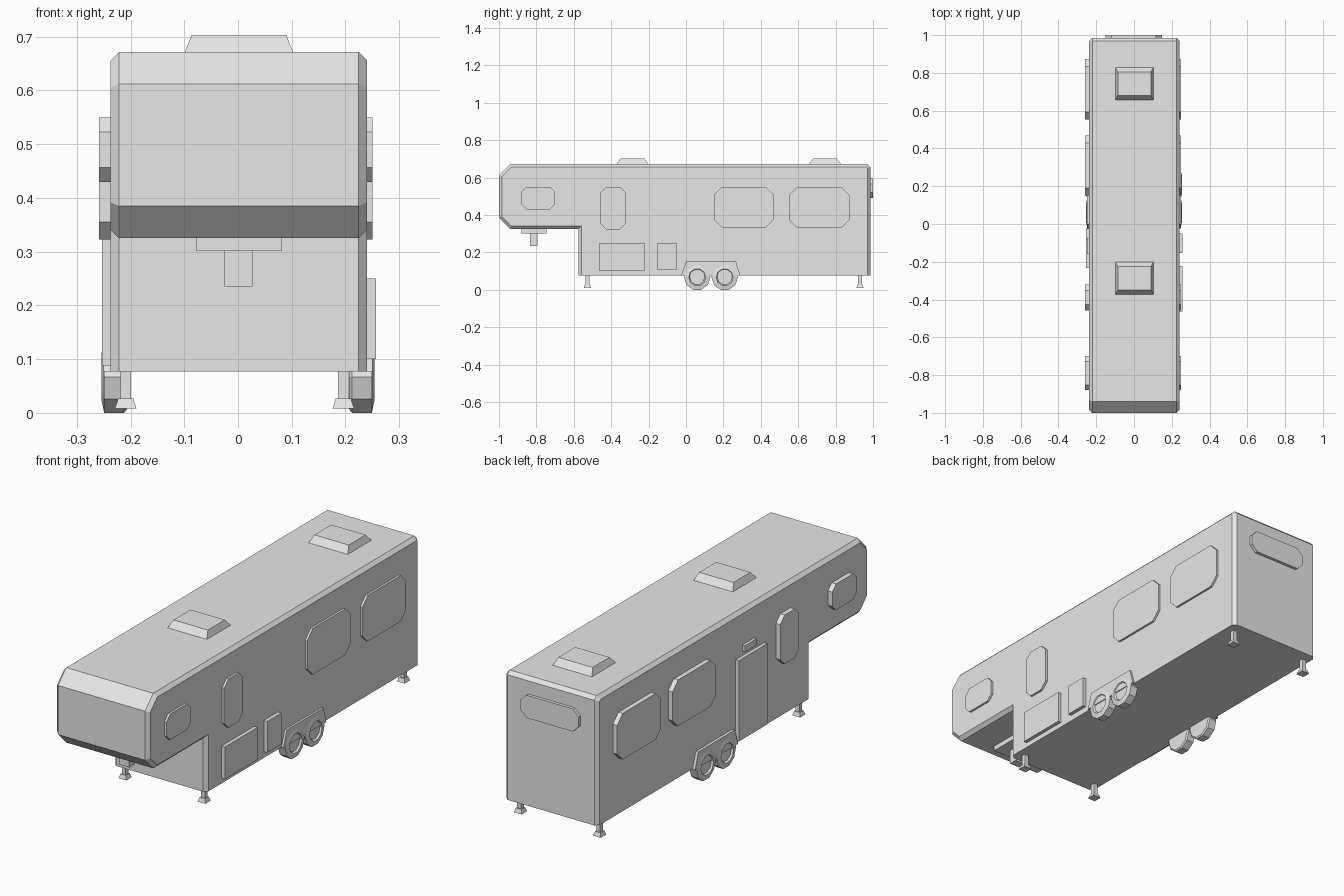
import bpy, bmesh, math
from mathutils import Vector

cube = bpy.data.objects.get("Cube")
if cube:
    bpy.data.objects.remove(cube, do_unlink=True)

grey = bpy.data.materials.new("light_grey")
grey.use_nodes = True
grey.diffuse_color = (0.8, 0.8, 0.8, 1)
grey.node_tree.nodes["Principled BSDF"].inputs["Base Color"].default_value = (0.8, 0.8, 0.8, 1)


def finish(name, bm):
    bmesh.ops.recalc_face_normals(bm, faces=bm.faces[:])
    mesh = bpy.data.meshes.new(name)
    bm.to_mesh(mesh)
    bm.free()
    mesh.materials.append(grey)
    obj = bpy.data.objects.new(name, mesh)
    bpy.context.scene.collection.objects.link(obj)
    return obj


def loft(name, rings):
    """Skin a stack of equal-length point rings and cap both ends."""
    bm = bmesh.new()
    loops = [[bm.verts.new(p) for p in ring] for ring in rings]
    n = len(loops[0])
    for a, b in zip(loops, loops[1:]):
        for i in range(n):
            j = (i + 1) % n
            bm.faces.new((a[i], a[j], b[j], b[i]))
    bm.faces.new(loops[0])
    bm.faces.new(loops[-1])
    return finish(name, bm)


def side_prism(name, pts, x0, x1):
    return loft(name, [[(x, y, z) for y, z in pts] for x in (x0, x1)])


def rect(x0, x1, y0, y1, z):
    return [(x0, y0, z), (x1, y0, z), (x1, y1, z), (x0, y1, z)]


def box(name, x0, x1, y0, y1, z0, z1):
    return loft(name, [rect(x0, x1, y0, y1, z) for z in (z0, z1)])


def cut_corners(u0, u1, v0, v1, c):
    """Rectangle outline with its four corners cut off."""
    return [(u0 + c, v0), (u1 - c, v0), (u1, v0 + c), (u1, v1 - c),
            (u1 - c, v1), (u0 + c, v1), (u0, v1 - c), (u0, v0 + c)]


# Body: stepped side profile with chamfered nose and sides
FLOOR, ROOF = 0.077, 0.672
LEFT, RIGHT = 0.24, -0.237
profile = [(-0.575, FLOOR), (0.986, FLOOR), (0.986, 0.656), (0.97, ROOF),
           (-0.94, ROOF), (-1, 0.612), (-1, 0.385), (-0.94, 0.325), (-0.575, 0.325)]
body = side_prism("body", profile, RIGHT, LEFT)
bm = bmesh.new()
bm.from_mesh(body.data)
rim = [e for e in bm.edges
       if abs(e.verts[0].co.x - e.verts[1].co.x) < 0.01
       and max(v.co.z for v in e.verts) > FLOOR + 0.01]
bmesh.ops.bevel(bm, geom=rim, offset=0.016, segments=1, affect='EDGES')
bm.to_mesh(body.data)
bm.free()

# Side windows, the same on both sides
windows = {"nose_window": (-0.88, -0.70, 0.43, 0.55, 0.027),
           "tall_window": (-0.458, -0.32, 0.323, 0.55, 0.032),
           "middle_window": (0.15, 0.468, 0.334, 0.547, 0.04),
           "rear_side_window": (0.552, 0.873, 0.334, 0.547, 0.04)}
for name, dims in windows.items():
    outline = cut_corners(*dims)
    side_prism("left_" + name, outline, LEFT - 0.01, 0.25)
    side_prism("right_" + name, outline, RIGHT + 0.01, -0.259)

# Back window
outline = cut_corners(-0.15, 0.147, 0.49, 0.595, 0.03)
loft("back_window", [[(x, y, z) for x, z in outline] for y in (0.975, 1)])

# Storage hatches on the left, door and lamp on the right
box("large_hatch", LEFT - 0.01, 0.257, -0.463, -0.223, 0.10, 0.25)
box("small_hatch", LEFT - 0.01, 0.257, -0.153, -0.05, 0.105, 0.25)
box("entry_door", -0.253, RIGHT + 0.01, -0.233, -0.025, 0.088, 0.462)
box("door_lamp", -0.25, RIGHT + 0.01, -0.16, -0.075, 0.482, 0.512)

# Roof vents
for name, y in (("front_vent", -0.287), ("rear_vent", 0.743)):
    loft(name, [rect(-0.101, 0.104, y - 0.09, y + 0.09, ROOF - 0.005),
                rect(-0.086, 0.09, y - 0.062, y + 0.062, 0.703)])

# Hitch under the nose
box("hitch_plate", -0.078, 0.082, -0.88, -0.746, 0.302, 0.33)
box("hitch_pin", -0.025, 0.027, -0.834, -0.794, 0.235, 0.305)

# Wheels and fenders
SIDES = 10
tyre = [(0.207, 0.064), (0.212, 0.0705), (0.249, 0.0705),
        (0.254, 0.046), (0.246, 0.040)]
fender = [(-0.025, FLOOR), (0.29, FLOOR), (0.267, 0.15), (0.0, 0.15)]
for side, s in (("left", 1), ("right", -1)):
    side_prism(side + "_fender", fender, s * 0.2, s * 0.25)
    for end, y in (("front", 0.06), ("rear", 0.207)):
        rings = []
        for x, r in tyre:
            angles = [math.tau * i / SIDES for i in range(SIDES)]
            rings.append([(s * x, y + r * math.cos(a), 0.067 + r * math.sin(a))
                          for a in angles])
        loft(f"{side}_{end}_wheel", rings)

# Stabiliser jacks with flared feet
for side, x in (("left", 0.196), ("right", -0.209)):
    for end, y in (("front", -0.527), ("rear", 0.93)):
        box(f"{side}_{end}_jack_post", x - 0.01, x + 0.01, y - 0.01, y + 0.01, 0.02, FLOOR + 0.01)
        loft(f"{side}_{end}_jack_foot",
             [rect(x - w, x + w, y - w, y + w, z) for w, z in ((0.02, 0.008), (0.014, 0.027))])
